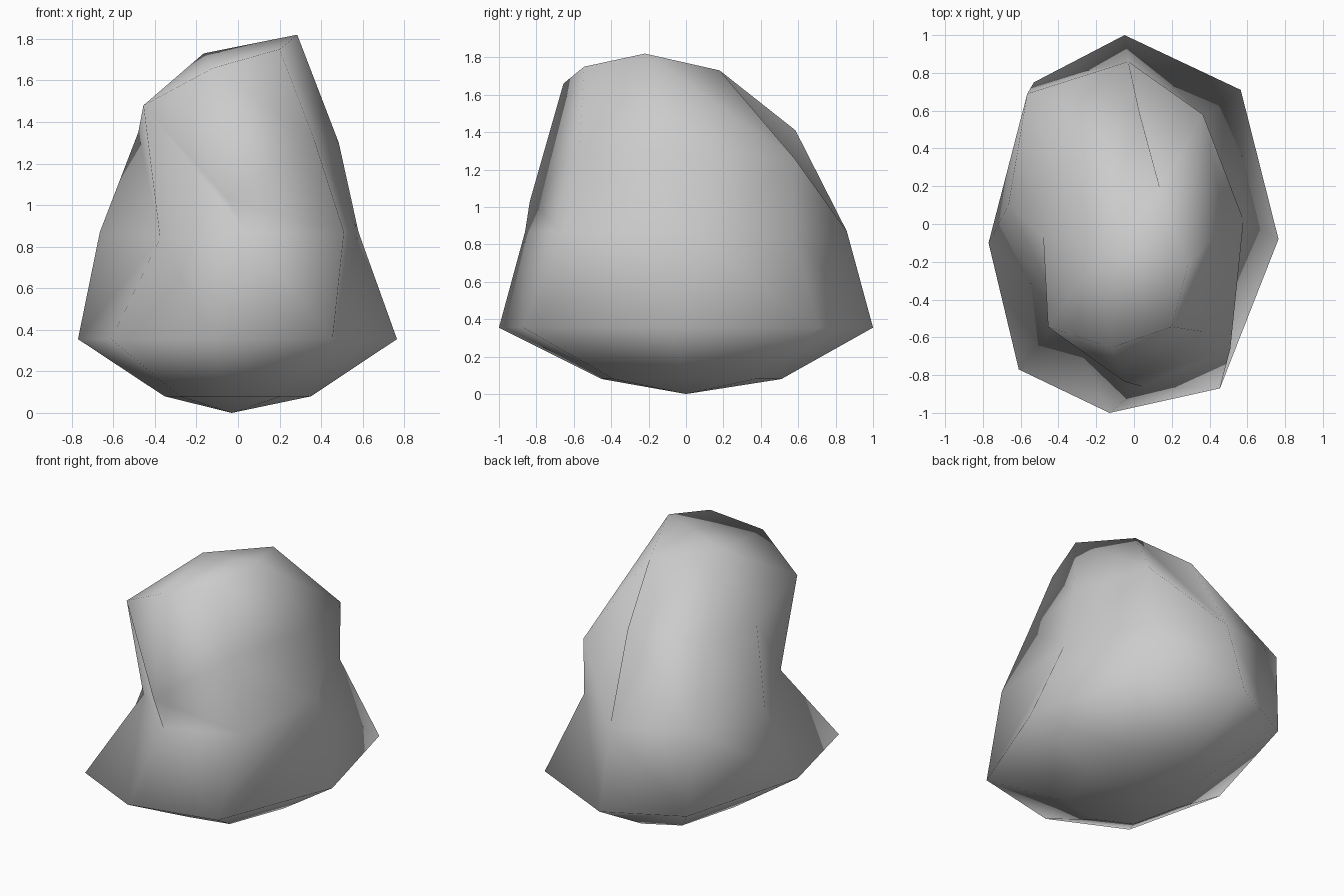
import bpy
import bmesh
from mathutils import Vector

default_cube = bpy.data.objects.get("Cube")
if default_cube:
    bpy.data.objects.remove(default_cube, do_unlink=True)


def make_material(name, colour):
    material = bpy.data.materials.new(name)
    material.use_nodes = True
    material.diffuse_color = colour
    shader = next(n for n in material.node_tree.nodes if n.type == 'BSDF_PRINCIPLED')
    shader.inputs["Base Color"].default_value = colour
    shader.inputs["Roughness"].default_value = 0.9
    return material


def level(outline, height):
    """Place a flat outline at one height."""
    return [Vector((x, y, height)) for x, y in outline]


def add_ring(bm, points):
    return [bm.verts.new(point) for point in points]


def bridge(bm, lower, upper):
    """Join two rings of equal size with triangles."""
    count = len(lower)
    for i in range(count):
        j = (i + 1) % count
        bm.faces.new((lower[i], lower[j], upper[j]))
        bm.faces.new((lower[i], upper[j], upper[i]))


def close(bm, ring, point):
    """Close a ring with a fan of triangles around one point."""
    pole = bm.verts.new(point)
    count = len(ring)
    for i in range(count):
        bm.faces.new((ring[i], ring[(i + 1) % count], pole))


def fold(bm, start, end):
    """Swap the edge between two corners for the other diagonal."""
    bmesh.utils.edge_rotate(bm.edges.get((start, end)), True)


# Cross-sections run round the rock from the back, past the +x side
peak = (-.165, -.14, 1.73)
nape = (.14, .18, 1.73)
brow = (-.455, -.545, 1.48)
foot_outline = [(-.05, 1), (.565, .71), (.765, -.08), (.455, -.87),
                (-.13, -1), (-.61, -.77), (-.77, -.1), (-.53, .75)]
waist_points = [(-.03, .86, .87), (.37, .565, .88), (.58, .02, .87), (.51, -.66, .87),
                (.04, -.86, .87), (-.375, -.48, .84), (-.665, .1, .87), (-.565, .69, .92)]
shoulder_points = [(.03, .585, 1.41), (.365, .58, 1.26), (.485, 0, 1.3), (.365, -.57, 1.32),
                   (-.05, -.835, 1.03), brow, (-.48, -.07, 1.35), (-.365, .3, 1.31)]
crown_points = [nape, nape, (.285, -.22, 1.82), (.2, -.545, 1.75),
                (-.12, -.655, 1.66), brow, peak, peak]
underside = [(x * .46, y * .48 + .03) for x, y in foot_outline]

# Loft the rock from the underside to the crown
bm = bmesh.new()
sections = [level(underside, .08), level(foot_outline, .355),
            waist_points, shoulder_points, crown_points]
rings = [add_ring(bm, section) for section in sections]
for lower, upper in zip(rings, rings[1:]):
    bridge(bm, lower, upper)
close(bm, rings[0], (-.03, 0, 0))
close(bm, rings[-1], peak)

# Chipped hollows and the ridge at the back
base, foot, waist, shoulder, crown = rings
fold(bm, shoulder[0], shoulder[1])
fold(bm, shoulder[7], crown[0])
fold(bm, waist[1], shoulder[2])
fold(bm, foot[2], waist[3])
fold(bm, foot[5], waist[6])

# Weld the corners shared by neighbouring sections
bmesh.ops.remove_doubles(bm, verts=bm.verts, dist=.001)
bmesh.ops.recalc_face_normals(bm, faces=bm.faces)
for face in bm.faces:
    face.smooth = True

mesh = bpy.data.meshes.new("rock")
bm.to_mesh(mesh)
bm.free()
rock = bpy.data.objects.new("rock", mesh)
bpy.context.collection.objects.link(rock)
mesh.materials.append(make_material("stone grey", (.6, .6, .6, 1)))
